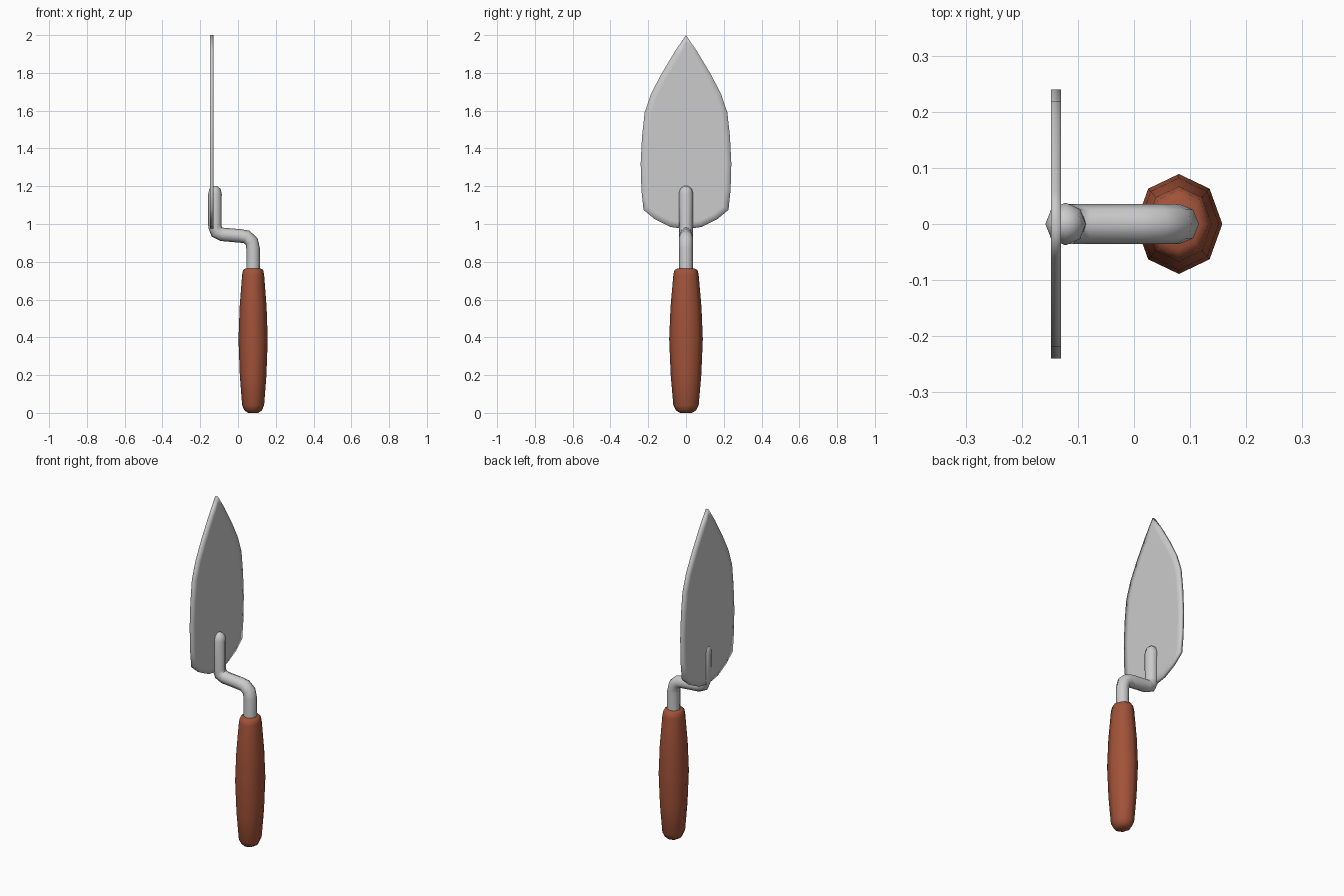
import bpy, bmesh, math
from mathutils import Vector

if "Cube" in bpy.data.objects:
    bpy.data.objects.remove(bpy.data.objects["Cube"])


def finish(bm, name, angle, color=None):
    bmesh.ops.recalc_face_normals(bm, faces=bm.faces[:])
    mesh = bpy.data.meshes.new(name)
    bm.to_mesh(mesh)
    bm.free()
    obj = bpy.data.objects.new(name, mesh)
    bpy.context.collection.objects.link(obj)
    bpy.ops.object.select_all(action='DESELECT')
    obj.select_set(True)
    bpy.context.view_layer.objects.active = obj
    bpy.ops.object.shade_smooth_by_angle(angle=math.radians(angle))
    if color:
        mat = bpy.data.materials.new(name)
        mat.diffuse_color = color
        mat.use_nodes = True
        mat.node_tree.nodes["Principled BSDF"].inputs["Base Color"].default_value = mat.diffuse_color
        mesh.materials.append(mat)
    return obj


def loft(name, stations, color=None, sides=8, angle=60):
    """Rings along a path in the xz plane; station = (x, z, in-plane radius, y radius)."""
    bm = bmesh.new()
    rings = []
    pts = [Vector((s[0], 0, s[1])) for s in stations]
    for i, (x, z, rp, ry) in enumerate(stations):
        t = Vector()
        if i > 0:
            t += (pts[i] - pts[i - 1]).normalized()
        if i < len(pts) - 1:
            t += (pts[i + 1] - pts[i]).normalized()
        t.normalize()
        side = Vector((t.z, 0, -t.x))
        ring = []
        for k in range(sides):
            a = 2 * math.pi * k / sides
            ring.append(bm.verts.new(pts[i] + side * rp * math.cos(a)
                                     + Vector((0, ry * math.sin(a), 0))))
        rings.append(ring)
    for a, b in zip(rings, rings[1:]):
        for k in range(sides):
            n = (k + 1) % sides
            bm.faces.new((a[k], a[n], b[n], b[k]))
    bm.faces.new(rings[0])
    bm.faces.new(rings[-1])
    return finish(bm, name, angle, color)


# Handle: faceted, barrel-shaped grip
profile = [(0.0, 0.030), (0.012, 0.052), (0.04, 0.067), (0.2, 0.081), (0.39, 0.089),
           (0.56, 0.082), (0.73, 0.067), (0.757, 0.061), (0.765, 0.045)]
loft("handle", [(0.08, z, r * 0.87, r) for z, r in profile], (0.36, 0.085, 0.04, 1))

# Shank: cranked rod from the grip up to the blade, with rounded end
R = 0.036
path = [(0.08, 0.72), (0.08, 0.87), (0.072, 0.908), (0.045, 0.932), (0.01, 0.937),
        (-0.085, 0.945), (-0.112, 0.957), (-0.122, 0.985)]
stations = [(x, z, R, R) for x, z in path]
stations += [(-0.122, 1.16, R, 0.038), (-0.122, 1.185, 0.030, 0.031),
             (-0.122, 1.2, 0.014, 0.014)]
loft("shank", stations)

# Blade: pointed leaf outline (half, mirrored), given thickness
half = [(0.06, 1.912), (0.13, 1.795), (0.185, 1.69), (0.219, 1.59), (0.233, 1.46),
        (0.24, 1.32), (0.236, 1.18), (0.225, 1.075), (0.165, 1.025), (0.085, 0.985)]
outline = [(0, 2.0)] + half + [(0, 0.972)] + [(-y, z) for y, z in reversed(half)]
bm = bmesh.new()
front = bm.faces.new([bm.verts.new((-0.148, y, z)) for y, z in outline])
ext = bmesh.ops.extrude_face_region(bm, geom=[front], use_keep_orig=True)
bmesh.ops.translate(bm, vec=(0.018, 0, 0),
                    verts=[g for g in ext["geom"] if isinstance(g, bmesh.types.BMVert)])
bmesh.ops.recalc_face_normals(bm, faces=bm.faces[:])
# inset both broad faces so the smooth shading only rounds the rim
broad = [f for f in bm.faces if len(f.verts) > 4]
bmesh.ops.inset_individual(bm, faces=broad, thickness=0.035)
finish(bm, "blade", 100)
